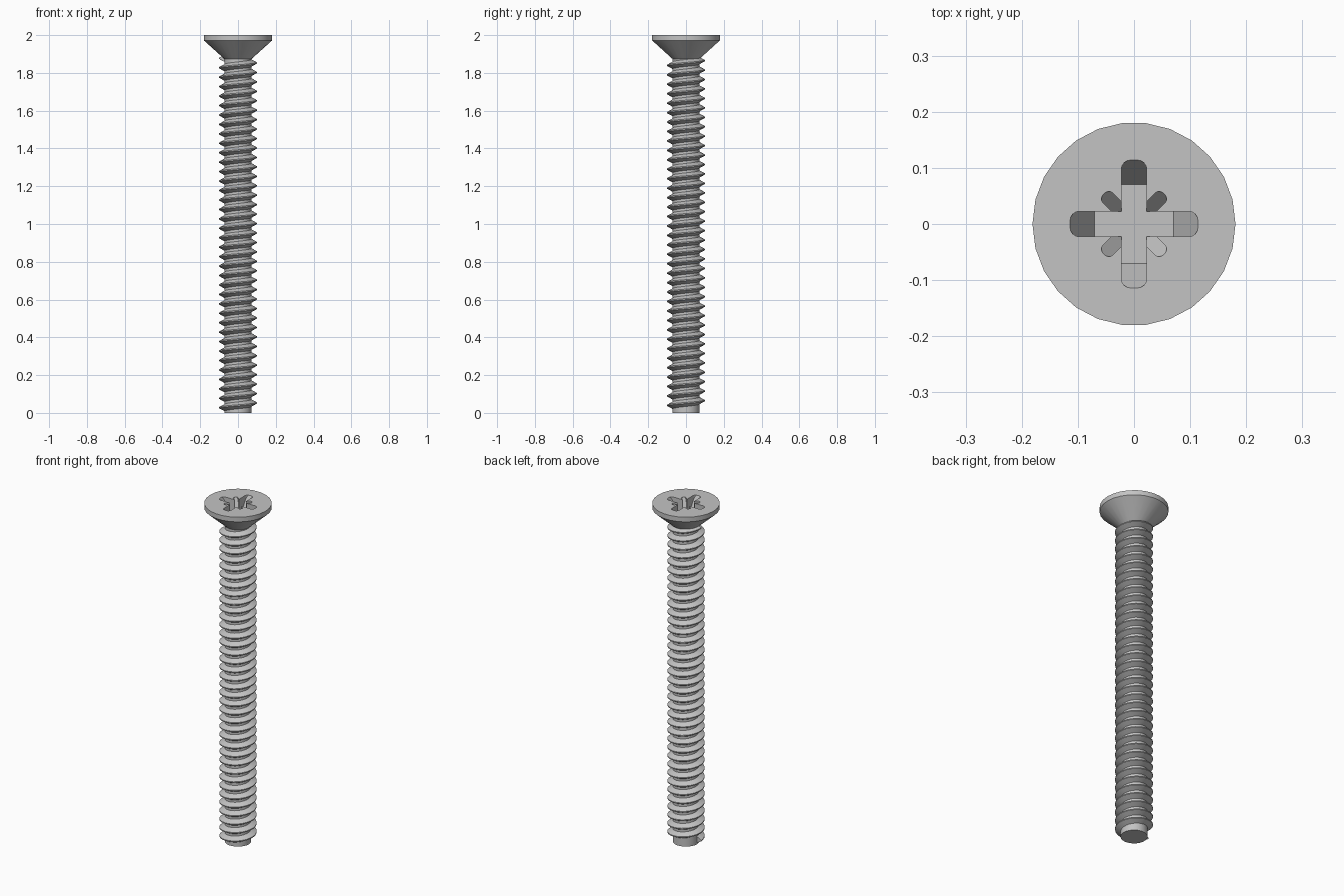
import bpy
import bmesh
import math
from mathutils import Matrix, Vector

SEGMENTS = 26
TOP = 2.0

cube = bpy.data.objects.get("Cube")
if cube:
    bpy.data.objects.remove(cube, do_unlink=True)

steel = bpy.data.materials.new("grey_steel")
steel.use_nodes = True
steel.diffuse_color = (0.55, 0.55, 0.55, 1)
steel.node_tree.nodes["Principled BSDF"].inputs["Base Color"].default_value = (0.55, 0.55, 0.55, 1)


def make_object(name, bm):
    bmesh.ops.recalc_face_normals(bm, faces=bm.faces)
    mesh = bpy.data.meshes.new(name)
    bm.to_mesh(mesh)
    bm.free()
    mesh.materials.append(steel)
    obj = bpy.data.objects.new(name, mesh)
    bpy.context.collection.objects.link(obj)
    return obj


def activate(obj):
    bpy.ops.object.select_all(action="DESELECT")
    obj.select_set(True)
    bpy.context.view_layer.objects.active = obj


def lathe(name, profile):
    """Closed solid turned about z, capped at both ends."""
    bm = bmesh.new()
    rings = []
    for r, z in profile:
        angles = [math.tau * i / SEGMENTS for i in range(SEGMENTS)]
        rings.append([bm.verts.new((r * math.cos(a), r * math.sin(a), z)) for a in angles])
    for low, high in zip(rings, rings[1:]):
        for i in range(SEGMENTS):
            j = (i + 1) % SEGMENTS
            bm.faces.new((low[i], low[j], high[j], high[i]))
    bm.faces.new(rings[0][::-1])
    bm.faces.new(rings[-1])
    return make_object(name, bm)


def slot_cutter(name, reach, floor_reach, half_width, rounding, depth, angle):
    """Slot with rounded ends whose end walls slope down to a flat floor."""
    floor, lid = TOP - depth, TOP + 0.03
    bm = bmesh.new()
    bmesh.ops.create_cube(bm, size=1)
    for v in bm.verts:
        v.co = (v.co.x * 2 * reach, v.co.y * 2 * half_width, lid if v.co.z > 0 else floor)
    upright = [e for e in bm.edges if abs(e.verts[0].co.z - e.verts[1].co.z) > 0.01]
    bmesh.ops.bevel(bm, geom=upright, offset=rounding, segments=4, profile=0.5, affect="EDGES")
    for side in (-1, 1):
        normal = Vector((side * depth, 0, floor_reach - reach)).normalized()
        cut = bmesh.ops.bisect_plane(
            bm, geom=bm.verts[:] + bm.edges[:] + bm.faces[:],
            plane_co=(side * floor_reach, 0, floor), plane_no=normal, clear_outer=True)
        rim = [g for g in cut["geom_cut"] if isinstance(g, bmesh.types.BMEdge)]
        bmesh.ops.holes_fill(bm, edges=rim, sides=0)
    bmesh.ops.rotate(bm, verts=bm.verts, cent=(0, 0, 0), matrix=Matrix.Rotation(angle, 3, "Z"))
    return make_object(name, bm)


# Shank and countersunk head in one turned body
body = lathe("screw_body", [(0.071, 0), (0.071, 1.873), (0.181, 1.972), (0.181, TOP)])

# Cross recess with four small diagonal slots
cutters = []
for k in range(2):
    turn = k * math.pi / 2
    cutters.append(slot_cutter("cross_cutter", 0.114, 0.07, 0.0227, 0.017, 0.085, turn))
    cutters.append(slot_cutter("diagonal_cutter", 0.076, 0.031, 0.0125, 0.011, 0.084,
                               turn + math.pi / 4))
activate(body)
for cutter in cutters:
    cutter.hide_render = True
    mod = body.modifiers.new("recess", "BOOLEAN")
    mod.operation = "DIFFERENCE"
    mod.solver = "EXACT"
    mod.object = cutter
    bpy.ops.object.modifier_apply(modifier=mod.name)
for cutter in cutters:
    bpy.data.objects.remove(cutter, do_unlink=True)

# Helical thread: a trapezoid section swept upwards, with closed ends
PITCH, TURNS, START = 0.05, 37, 0.0275
section = [(0.068, -0.02), (0.1, -0.003), (0.1, 0.003), (0.068, 0.02)]
bm = bmesh.new()
previous = None
for i in range(TURNS * SEGMENTS + 1):
    a = math.pi + math.tau * i / SEGMENTS
    z = START + PITCH * i / SEGMENTS
    ring = [bm.verts.new((r * math.cos(a), r * math.sin(a), z + dz)) for r, dz in section]
    if previous:
        for j in range(4):
            k = (j + 1) % 4
            bm.faces.new((previous[j], previous[k], ring[k], ring[j]))
    else:
        bm.faces.new(ring)
    previous = ring
bm.faces.new(previous[::-1])
thread = make_object("screw_thread", bm)

# Smooth round walls, crisp edges
for obj in (body, thread):
    activate(obj)
    bpy.ops.object.shade_smooth_by_angle(angle=math.radians(25))
